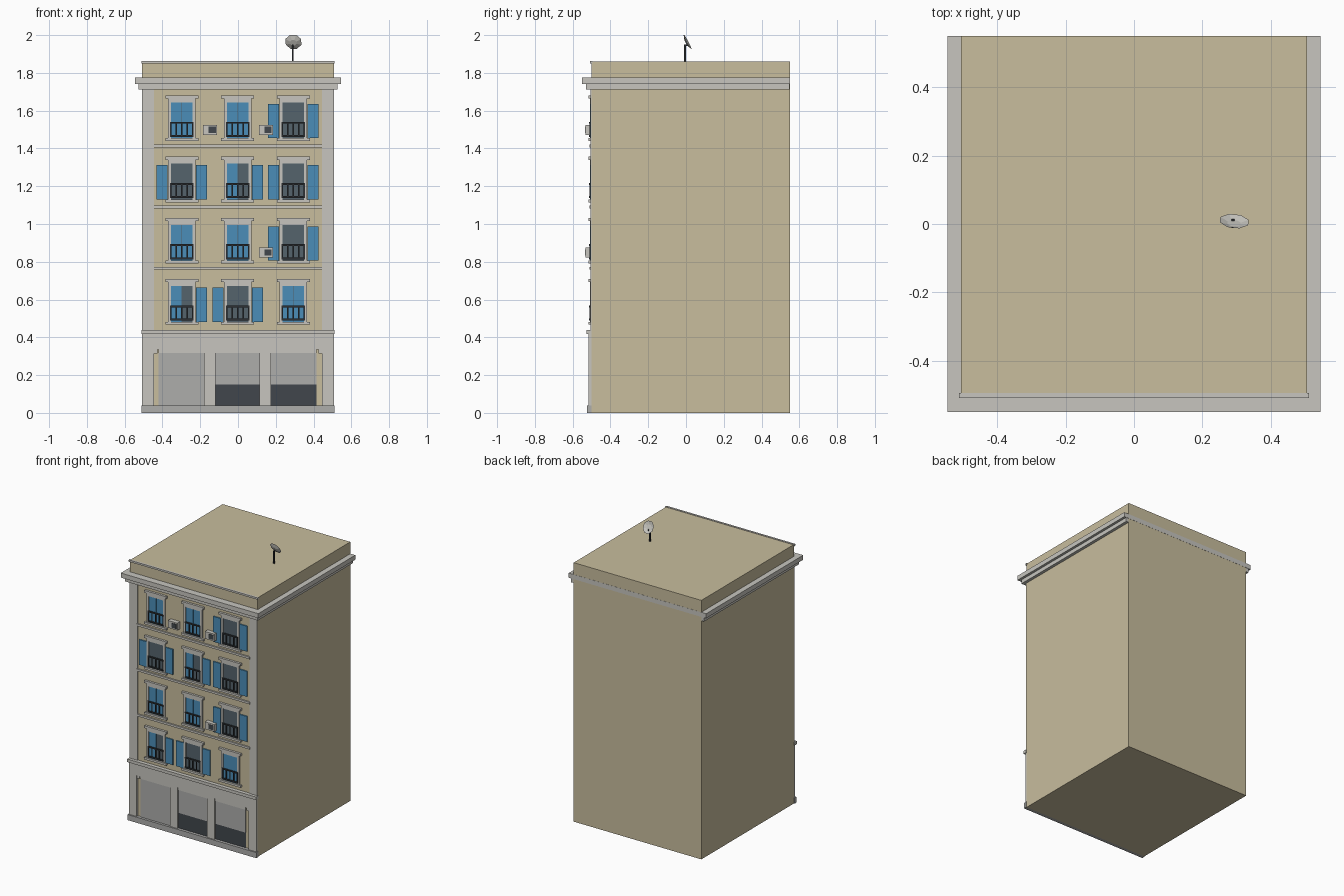
import bpy
import bmesh
import math
from mathutils import Matrix, Euler

cube = bpy.data.objects.get("Cube")
if cube:
    bpy.data.objects.remove(cube, do_unlink=True)


def material(name, r, g, b):
    m = bpy.data.materials.new(name)
    m.use_nodes = True
    m.diffuse_color = (r, g, b, 1)
    m.node_tree.nodes["Principled BSDF"].inputs["Base Color"].default_value = (r, g, b, 1)
    return m


TAN = material("tan plaster", .58, .51, .34)
TRIM = material("pale stone", .57, .56, .52)
ROLLER = material("mid grey", .42, .42, .41)
BLUE = material("blue paint", .07, .27, .48)
GLASS = material("window glass", .09, .127, .15)
DARK = material("dark shop glass", .053, .061, .072)
IRON = material("black iron", .026, .03, .034)

WALL = -.50  # front wall plane


def finish(name, bm, mat):
    mesh = bpy.data.meshes.new(name)
    bm.to_mesh(mesh)
    bm.free()
    mesh.materials.append(mat)
    ob = bpy.data.objects.new(name, mesh)
    bpy.context.scene.collection.objects.link(ob)
    return ob


def boxes(name, mat, items):
    """One object made of boxes given as (x0, x1, y0, y1, z0, z1)."""
    bm = bmesh.new()
    for x0, x1, y0, y1, z0, z1 in items:
        place = Matrix.Translation(((x0 + x1) / 2, (y0 + y1) / 2, (z0 + z1) / 2))
        size = Matrix.Diagonal((x1 - x0, y1 - y0, z1 - z0, 1))
        bmesh.ops.create_cube(bm, size=1, matrix=place @ size)
    return finish(name, bm, mat)


def front(x0, x1, z0, z1, depth, start=0):
    """Box standing out from the front wall."""
    return (x0, x1, WALL - depth, WALL - start, z0, z1)


# Main block, cornice and roof edge
boxes("building_body", TAN, [(-.507, .507, WALL, .55, 0, 1.86)])
boxes("cornice", TRIM, [(-.546, .546, -.55, .551, 1.742, 1.775),
                        (-.528, .528, -.53, .549, 1.713, 1.742)])
boxes("roof_edge", TRIM, [(-.512, .512, -.509, -.495, 1.85, 1.863)])

# Corner strips and string courses
boxes("corner_strips", TRIM, [front(-.507, -.445, .44, 1.713, .006),
                              front(.445, .507, .44, 1.713, .006)])
ROW_Z = [.467 + .324 * r for r in range(4)]
boxes("string_courses", TRIM, [front(-.45, .45, z - .033, z - .018, .01) for z in ROW_Z[1:]])

# Ground floor front
piers = [(-.507, -.445), (-.18, -.12), (.115, .175), (.445, .507)]
boxes("shop_piers", TRIM, [front(a, b, .04, .335, .015) for a, b in piers])
boxes("shop_fascia", TRIM, [front(-.507, .507, .335, .42, .015)])
boxes("shop_band", TRIM, [front(-.512, .512, .418, .44, .027)])
boxes("plinth", ROLLER, [front(-.512, .512, 0, .04, .024)])
shops = [(-.42, -.18, .04), (-.12, .115, .15), (.175, .415, .15)]
boxes("roller_shutters", ROLLER, [front(a, b, z, .316, .006) for a, b, z in shops])
boxes("roller_boxes", TRIM, [front(a, b, .316, .335, .01) for a, b, z in shops])
boxes("shop_glass", DARK, [front(a, b, .04, z, .003) for a, b, z in shops[1:]])
boxes("pier_caps", TRIM, [front(-.445, -.425, .315, .335, .012),
                          front(.425, .445, .315, .335, .012)])

# Windows: C closed, O both shutters open, L left closed and right open
layout = ["LOC", "CCO", "OLO", "CCO"]
frames, sills, glass, shutters, rails = [], [], [], [], []
for z, states in zip(ROW_Z, layout):
    for col, state in enumerate(states):
        x = -.297 + .295 * col
        for side in (-1, 1):
            a, b = sorted((x + side * .057, x + side * .073))
            frames.append(front(a, b, z + .015, z + .225, .009))
            # Each shutter leaf covers half the opening or lies beside it
            closed = state == "C" or (state == "L" and side < 0)
            near, far, depth = (.001, .057, .004) if closed else (.075, .134, .008)
            a, b = sorted((x + side * near, x + side * far))
            shutters.append(front(a, b, z + .015, z + (.205 if closed else .197), depth))
        frames.append(front(x - .057, x + .057, z + .205, z + .225, .009))
        sills.append(front(x - .087, x + .087, z, z + .015, .016))
        sills.append(front(x - .087, x + .087, z + .225, z + .242, .016))
        glass.append(front(x - .057, x + .057, z + .015, z + .205, .002))
        # Railing: two bars and five uprights
        for low in (.022, .092):
            rails.append(front(x - .062, x + .062, z + low, z + low + .01, .013, .007))
        for i in range(5):
            u = x - .058 + i * .029
            rails.append(front(u - .004, u + .004, z + .022, z + .1, .012, .008))
boxes("window_frames", TRIM, frames)
boxes("window_sills_and_lintels", TRIM, sills)
boxes("window_glass", GLASS, glass)
boxes("window_shutters", BLUE, shutters)
boxes("balcony_rails", IRON, rails)

# Air conditioners with dark fan plates
units = [(-.185, 1.472), (.11, 1.472), (.11, .823)]
boxes("air_conditioners", TRIM, [front(x, x + .075, z, z + .052, .032) for x, z in units])
boxes("air_conditioner_fans", DARK,
      [front(x + .03, x + .068, z + .009, z + .043, .034, .03) for x, z in units])

# Roof dish: mast, arm and shallow eight-sided bowl tilted up and back
boxes("dish_mast", IRON, [(.285, .295, -.011, -.001, 1.855, 1.95),
                          (.286, .294, -.008, .014, 1.942, 1.95)])
bm = bmesh.new()
bmesh.ops.create_cone(bm, cap_ends=True, segments=8, radius1=.018, radius2=.045, depth=.01)
bmesh.ops.rotate(bm, verts=bm.verts, cent=(0, 0, 0),
                 matrix=Matrix.Rotation(math.radians(22.5), 3, "Z"))
top = [f for f in bm.faces if f.normal.z > .9]
bmesh.ops.inset_region(bm, faces=top, thickness=.024, depth=-.007)
dish = finish("dish_bowl", bm, TRIM)
dish.rotation_euler = Euler((math.radians(-62), 0, math.radians(-6)))
dish.location = (.293, .004, 1.962)
